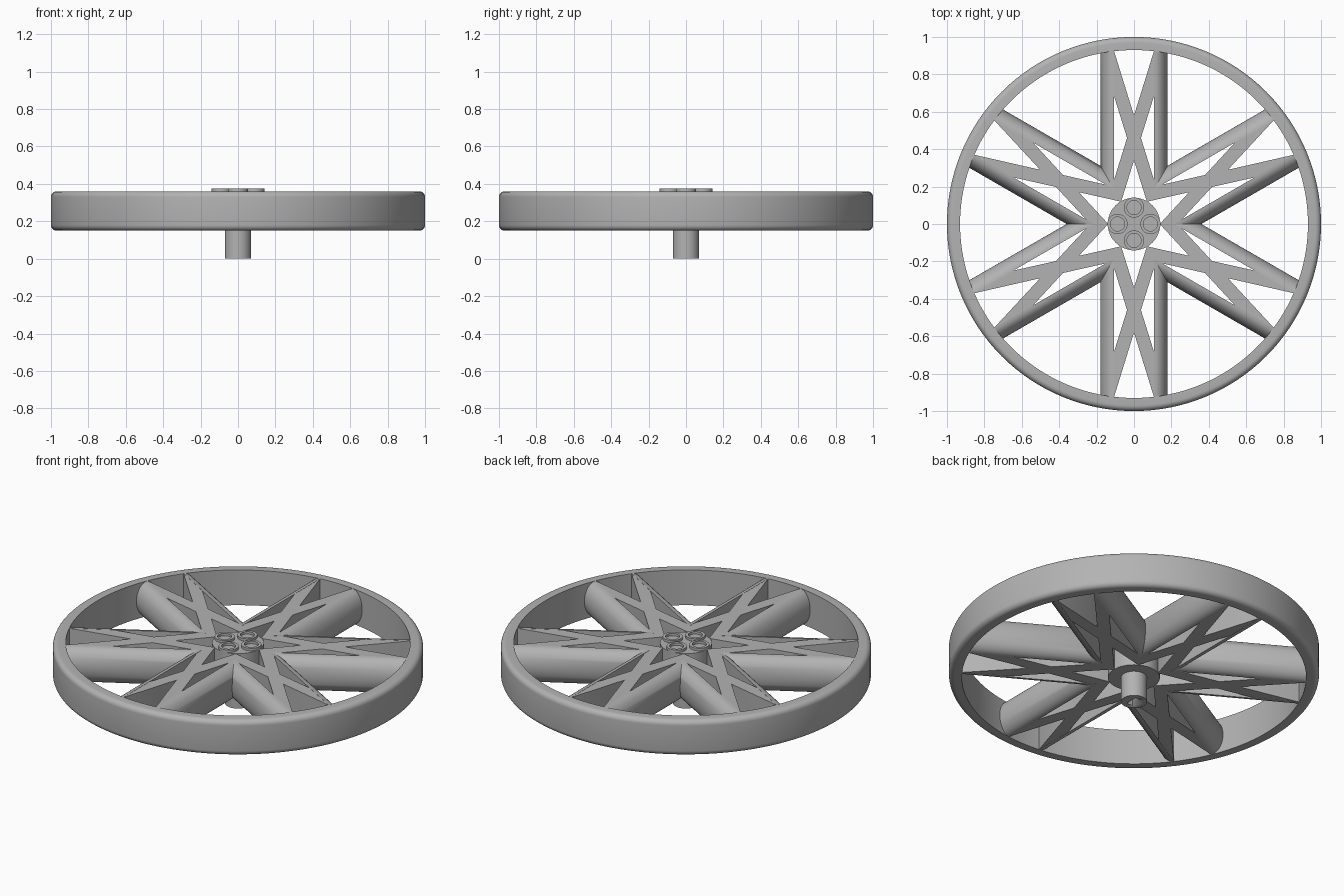
import bpy, bmesh, math
from mathutils import Matrix

if "Cube" in bpy.data.objects:
    bpy.data.objects.remove(bpy.data.objects["Cube"])

MID, HALF = 0.255, 0.105      # wheel mid-height and half thickness
FLAT, BULGE = 0.107, 0.073    # spoke flat half width and side bulge
RIM_IN = 0.93

grey = bpy.data.materials.new("plain grey")
grey.use_nodes = True
grey.diffuse_color = (0.45, 0.45, 0.45, 1)
grey.node_tree.nodes["Principled BSDF"].inputs["Base Color"].default_value = grey.diffuse_color


def finish(name, bm, angle=35):
    bmesh.ops.recalc_face_normals(bm, faces=bm.faces)
    mesh = bpy.data.meshes.new(name)
    bm.to_mesh(mesh)
    bm.free()
    mesh.materials.append(grey)
    obj = bpy.data.objects.new(name, mesh)
    bpy.context.collection.objects.link(obj)
    bpy.ops.object.select_all(action='DESELECT')
    obj.select_set(True)
    bpy.context.view_layer.objects.active = obj
    bpy.ops.object.shade_smooth_by_angle(angle=math.radians(angle))
    return obj


def loft(bm, start, end):
    """Closed solid between two matching outlines."""
    a = [bm.verts.new(p) for p in start]
    b = [bm.verts.new(p) for p in end]
    bm.faces.new(a)
    bm.faces.new(b[::-1])
    for i in range(len(a)):
        j = (i + 1) % len(a)
        bm.faces.new((a[i], b[i], b[j], a[j]))


def lathe(bm, profile, steps, centre=(0, 0)):
    """Closed (radius, z) outline turned about an upright axis."""
    rings = []
    for s in range(steps):
        t = 2 * math.pi * s / steps
        rings.append([bm.verts.new((centre[0] + r * math.cos(t), centre[1] + r * math.sin(t), z))
                      for r, z in profile])
    for s in range(steps):
        a, b = rings[s], rings[(s + 1) % steps]
        for i in range(len(profile)):
            j = (i + 1) % len(profile)
            bm.faces.new((a[i], b[i], b[j], a[j]))


def cylinder(bm, radius, low, high, steps=64):
    bmesh.ops.create_cone(bm, cap_ends=True, segments=steps, radius1=radius, radius2=radius,
                          depth=high - low, matrix=Matrix.Translation((0, 0, (low + high) / 2)))


# Rim with rounded outer edges
profile = [(RIM_IN, MID - HALF), (RIM_IN, MID + HALF)]
for sign in (1, -1):
    arc = [(0.97 + 0.03 * math.cos(t), MID + sign * (HALF - 0.03 + 0.03 * math.sin(t)))
           for t in [k * math.pi / 12 for k in range(7)]]
    profile += arc[::-1] if sign > 0 else arc
bm = bmesh.new()
lathe(bm, profile, 128)
finish("rim", bm)

# Spokes: crossed flat struts between two bulging side beams
strut = [(0, 0.58), (FLAT, 0.926), (FLAT, 0.684), (0.037, 0.46),
         (FLAT, 0.235), (FLAT, 0.185), (0.069, 0.119), (0, 0.34)]
section = [(FLAT + BULGE * math.cos(t), MID + HALF * math.sin(t))
           for t in [-math.pi / 2 + k * math.pi / 20 for k in range(21)]]
for n in range(6):
    bm = bmesh.new()
    for side in (1, -1):
        loft(bm, [(side * x, y, MID - HALF + 0.001) for x, y in strut],
             [(side * x, y, MID + HALF - 0.001) for x, y in strut])
        loft(bm, [(side * x, x * math.sqrt(3), z) for x, z in section],
             [(side * x, math.sqrt(RIM_IN ** 2 - x * x) + 0.003, z) for x, z in section])
    bmesh.ops.rotate(bm, verts=bm.verts, matrix=Matrix.Rotation(n * math.pi / 3, 3, 'Z'))
    finish(f"spoke_{n + 1}", bm)

# Hub disc
bm = bmesh.new()
cylinder(bm, 0.14, MID - HALF, MID + HALF)
finish("hub", bm)

# Axle with a flat-sided socket in its end
bm = bmesh.new()
cylinder(bm, 0.07, 0, MID, 48)
axle = finish("axle", bm)
bm = bmesh.new()
bmesh.ops.create_cube(bm, size=1, matrix=Matrix.Diagonal((0.04, 0.075, 0.28, 1)))
cutter = finish("socket_cutter", bm)
cutter.hide_render = True
cutter.hide_set(True)
socket = axle.modifiers.new("socket", 'BOOLEAN')
socket.operation = 'DIFFERENCE'
socket.object = cutter
bpy.context.view_layer.objects.active = axle
bpy.ops.object.modifier_apply(modifier=socket.name)
bpy.data.objects.remove(cutter)

# Four raised bolt rings on the hub
top = MID + HALF
for n in range(4):
    t = n * math.pi / 2
    bm = bmesh.new()
    lathe(bm, [(0.038, top - 0.01), (0.054, top - 0.01), (0.054, top + 0.015), (0.038, top + 0.015)],
          32, (0.088 * math.cos(t), 0.088 * math.sin(t)))
    finish(f"bolt_ring_{n + 1}", bm)
